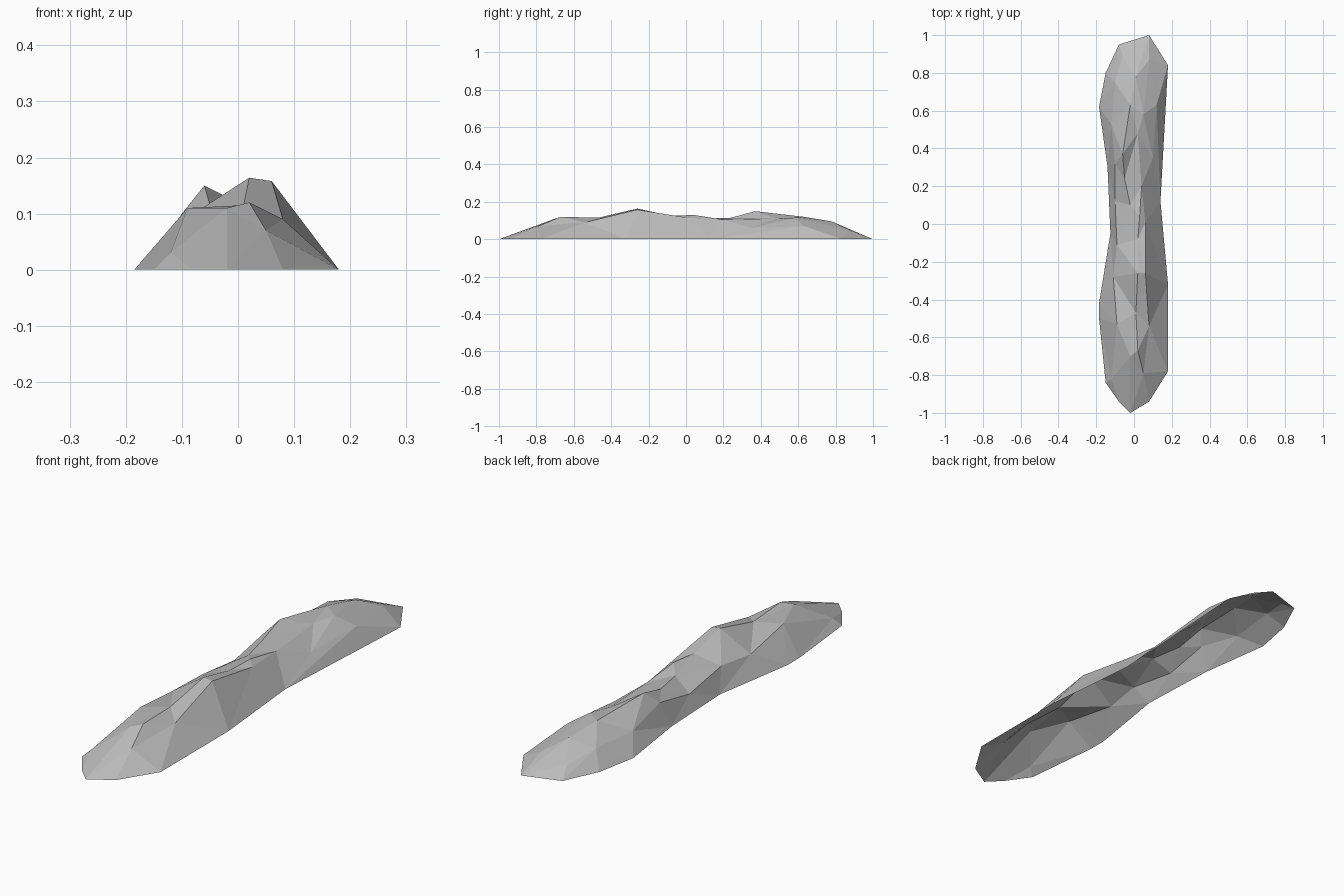
import bpy
import bmesh
from mathutils import Vector
from mathutils.geometry import delaunay_2d_cdt

default_cube = bpy.data.objects.get("Cube")
if default_cube:
    bpy.data.objects.remove(default_cube)

CM = 0.01          # all points below are in hundredths
STRETCH = 0.4      # favours long facets running along the ridge

# Ground outline (x, y), counter-clockwise from the front tip
outline = [(-2, -100), (8, -94), (18, -78), (18, -32), (14, 12), (18, 84), (8, 100),
           (-8, 95), (-15, 80), (-18.5, 62), (-14, 30), (-12.5, -5), (-18.5, -42),
           (-18.5, -50), (-15, -84), (-8, -94)]

# Crest lines (x, y, z) running front to back
left_shoulder = [(-12, -82, 3), (-9, -53, 11), (-11, -28, 8), (-9, -11, 9), (-10, 12, 6),
                 (-10, 32, 10), (-12, 53, 6.5), (-10, 75, 7), (-6, 89, 4)]
ridge = [(-2, -70, 11), (2, -67, 12), (1, -47, 11.5), (2, -26, 16.4), (2, -8, 12.5),
         (3, 4, 13), (-2, 10, 11), (-5, 24, 11.5), (-6, 37, 15), (2, 48, 11),
         (-2, 63, 12), (1, 78, 9.5)]
right_shoulder = [(5, -79, 7), (8, -54, 9), (6, -26, 15.8), (6, 1, 11.5), (4, 20, 10.5),
                  (10, 35, 6), (5, 58, 11.5), (12, 63, 7), (8, 87, 5)]


def facet_surface(border, crests):
    """Triangulate the outline and crest lines in plan, then lift to height."""
    points = [(x, y, 0) for x, y in border]
    count = len(points)
    edges = [(i, (i + 1) % count) for i in range(count)]
    for crest in crests:
        first = len(points)
        points += crest
        edges += [(i, i + 1) for i in range(first, len(points) - 1)]
    plan = [Vector((x, y * STRETCH)) for x, y, z in points]
    flat, _, faces, sources, _, _ = delaunay_2d_cdt(plan, edges, [], 1, 0.001)
    verts = []
    for co, source in zip(flat, sources):
        height = points[source[0]][2]
        verts.append(Vector((co.x, co.y / STRETCH, height)) * CM)
    return verts, faces


def make_material(name, colour):
    material = bpy.data.materials.new(name)
    material.use_nodes = True
    material.diffuse_color = colour
    material.node_tree.nodes["Principled BSDF"].inputs["Base Color"].default_value = colour
    return material


# Rock ridge: a flat-shaded shell, open underneath
verts, faces = facet_surface(outline, (left_shoulder, ridge, right_shoulder))
bm = bmesh.new()
bm_verts = [bm.verts.new(v) for v in verts]
for face in faces:
    bm.faces.new([bm_verts[i] for i in face])
bm.normal_update()
for face in bm.faces:
    if face.normal.z < 0:
        face.normal_flip()
    face.smooth = False

mesh = bpy.data.meshes.new("rock_ridge")
bm.to_mesh(mesh)
bm.free()
mesh.materials.append(make_material("stone_grey", (0.5, 0.5, 0.5, 1)))
rock = bpy.data.objects.new("rock_ridge", mesh)
bpy.context.collection.objects.link(rock)
